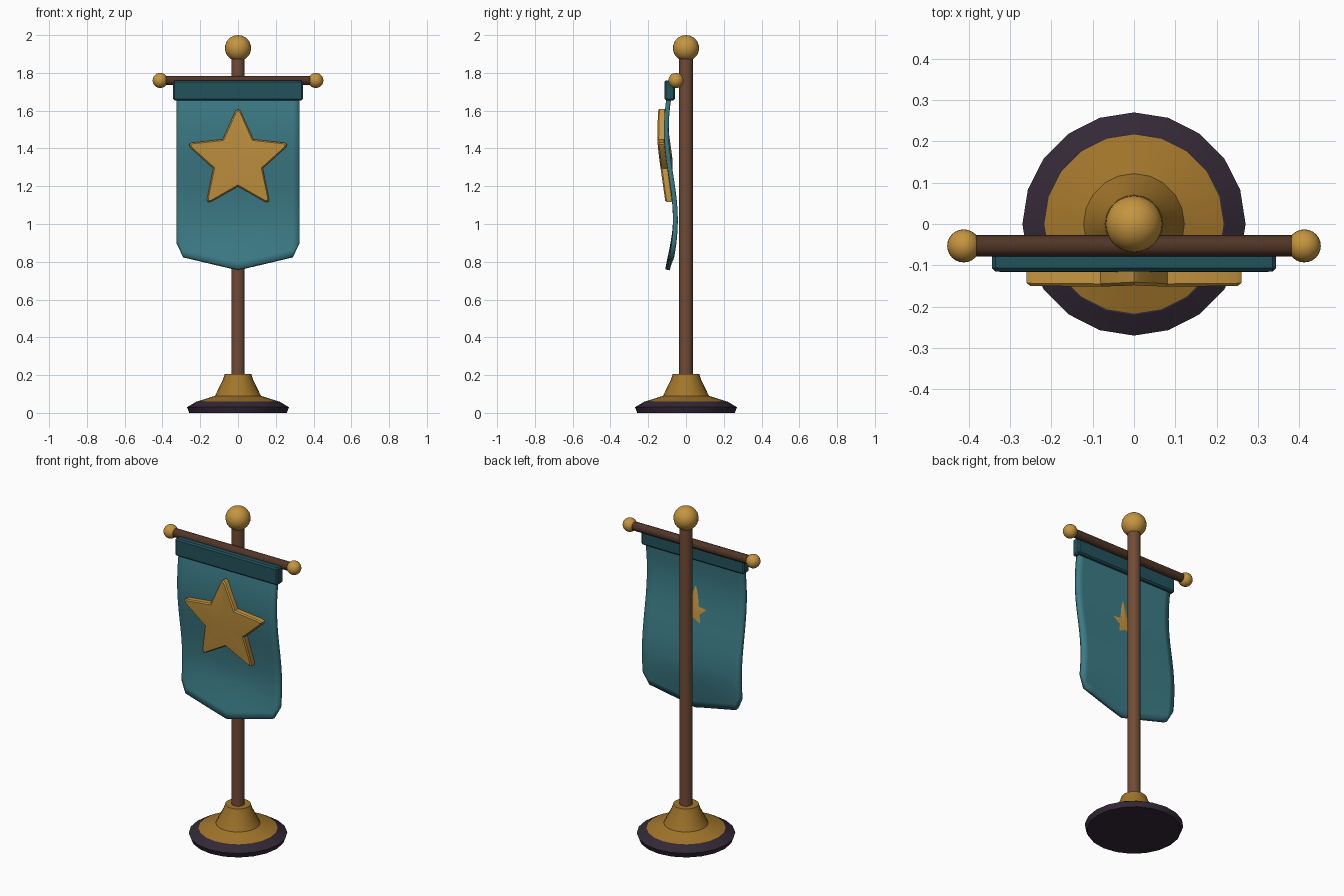
import bpy, bmesh, math
from mathutils import Matrix

if "Cube" in bpy.data.objects:
    bpy.data.objects.remove(bpy.data.objects["Cube"])


def material(name, rgb):
    m = bpy.data.materials.new(name)
    m.diffuse_color = (*rgb, 1)
    m.use_nodes = True
    m.node_tree.nodes["Principled BSDF"].inputs["Base Color"].default_value = m.diffuse_color
    return m


GOLD = material("light_gold", (0.56, 0.30, 0.05))
DARK_GOLD = material("dark_gold", (0.36, 0.18, 0.024))
TEAL = material("teal_cloth", (0.045, 0.20, 0.24))
DARK_TEAL = material("dark_teal", (0.016, 0.085, 0.105))
BROWN = material("pole_brown", (0.165, 0.07, 0.037))
DARK_BROWN = material("rod_brown", (0.08, 0.035, 0.02))
PLUM = material("dark_plum", (0.034, 0.022, 0.038))


def finish(name, bm, mats, angle=35):
    bmesh.ops.recalc_face_normals(bm, faces=bm.faces)
    me = bpy.data.meshes.new(name)
    bm.to_mesh(me)
    bm.free()
    ob = bpy.data.objects.new(name, me)
    bpy.context.collection.objects.link(ob)
    for m in mats:
        me.materials.append(m)
    bpy.ops.object.select_all(action='DESELECT')
    ob.select_set(True)
    bpy.context.view_layer.objects.active = ob
    bpy.ops.object.shade_smooth_by_angle(angle=math.radians(angle))
    return ob


def bridge(bm, a, b):
    n = len(a)
    for i in range(n):
        bm.faces.new((a[i], a[(i + 1) % n], b[(i + 1) % n], b[i]))


def ball(name, x, y, z, r):
    bm = bmesh.new()
    bmesh.ops.create_uvsphere(bm, u_segments=24, v_segments=14, radius=r,
                              matrix=Matrix.Translation((x, y, z)))
    finish(name, bm, [GOLD])


def cylinder(name, r, length, sides, matrix, mat):
    bm = bmesh.new()
    bmesh.ops.create_cone(bm, cap_ends=True, segments=sides, radius1=r,
                          radius2=r, depth=length, matrix=matrix)
    return finish(name, bm, [mat], 50)


def lathe(name, profile, sides, mat):
    bm = bmesh.new()
    rings = [[bm.verts.new((r * math.cos(math.tau * i / sides),
                            r * math.sin(math.tau * i / sides), z))
              for i in range(sides)] for r, z in profile]
    for a, b in zip(rings, rings[1:]):
        bridge(bm, a, b)
    bm.faces.new(rings[0])
    bm.faces.new(rings[-1])
    return finish(name, bm, [mat], 25)


# stepped foot: dark plinth and gold collar
lathe("base_plinth", [(0.258, 0), (0.27, 0.03), (0.22, 0.06)], 20, PLUM)
lathe("base_collar", [(0.22, 0.059), (0.122, 0.09), (0.08, 0.175),
                      (0.07, 0.205)], 20, DARK_GOLD)

# pole, crossbar and ball ends
cylinder("pole", 0.036, 1.71, 14, Matrix.Translation((0, 0, 1.045)), BROWN)
ball("pole_finial", 0, 0, 1.931, 0.069)
ROD_Y, ROD_Z = -0.053, 1.76
cylinder("crossbar", 0.026, 0.8, 10, Matrix.Translation((0, ROD_Y, ROD_Z))
         @ Matrix.Rotation(math.pi / 2, 4, 'Y'), DARK_BROWN)
for side, label in ((-1, "left"), (1, "right")):
    ball(label + "_crossbar_knob", side * 0.412, ROD_Y, ROD_Z, 0.04)

# sleeve that hangs the cloth from the crossbar
bm = bmesh.new()
bmesh.ops.create_cube(bm, size=1, matrix=Matrix.Translation((0, -0.087, 1.707))
                      @ Matrix.Diagonal((0.686, 0.056, 0.104, 1)))
bmesh.ops.bevel(bm, geom=bm.edges[:], offset=0.008, segments=1, affect='EDGES')
finish("banner_sleeve", bm, [DARK_TEAL], 30)


# wavy cloth with a shallow pointed hem
def cloth_y(x, z):
    fade = max(0.0, min(1.0, (1.0 - z) / 0.22))
    return (-0.08 - 0.024 * math.cos(math.pi * (z - 1.5) / 0.48)
            - 0.014 * fade * math.cos(math.pi * x / 0.65))


def hem_z(x):
    x = abs(x)
    if x > 0.29:
        return 0.825 + (x - 0.29) / 0.035 * 0.07
    return 0.757 + x / 0.29 * 0.068


bm = bmesh.new()
half = [0.06, 0.12, 0.18, 0.24, 0.29, 0.325]
columns = [-x for x in reversed(half)] + [0] + half
ROWS = 24
grid = []
for x in columns:
    heights = [1.69 + (hem_z(x) - 1.69) * j / ROWS for j in range(ROWS + 1)]
    grid.append([bm.verts.new((x, cloth_y(x, z), z)) for z in heights])
for a, b in zip(grid, grid[1:]):
    for j in range(ROWS):
        bm.faces.new((a[j], a[j + 1], b[j + 1], b[j]))
cloth = finish("banner_cloth", bm, [TEAL], 40)
solid = cloth.modifiers.new("thickness", 'SOLIDIFY')
solid.thickness = 0.025
solid.offset = 0

# blunt-tipped star that follows the cloth
STAR_Z = 1.337


def star_outline(inset):
    points = []
    for i in range(5):
        a = math.pi / 2 + i * math.tau / 5
        tip, width = 0.268 - inset, 0.013 - inset * 0.3
        for s in (-1, 0, 1):
            r = tip + (0.005 if s == 0 else -0.006)
            points.append((r * math.cos(a) - s * width * math.sin(a),
                           r * math.sin(a) + s * width * math.cos(a)))
        b, r = a + math.pi / 5, 0.138 - inset * 0.9
        points.append((r * math.cos(b), r * math.sin(b)))
    return points


bm = bmesh.new()
rings = [[bm.verts.new((x, cloth_y(x, STAR_Z + z) + dy, STAR_Z + z))
          for x, z in star_outline(inset)]
         for dy, inset in ((-0.008, 0.008), (-0.014, 0), (-0.042, 0), (-0.049, 0.009))]
for a, b in zip(rings, rings[1:]):
    bridge(bm, a, b)
for ring, dy in ((rings[0], 0.021), (rings[-1], -0.049)):
    centre = bm.verts.new((0, cloth_y(0, STAR_Z) + dy, STAR_Z))
    for i in range(len(ring)):
        bm.faces.new((ring[i], ring[(i + 1) % len(ring)], centre))
finish("star_emblem", bm, [GOLD], 30)
